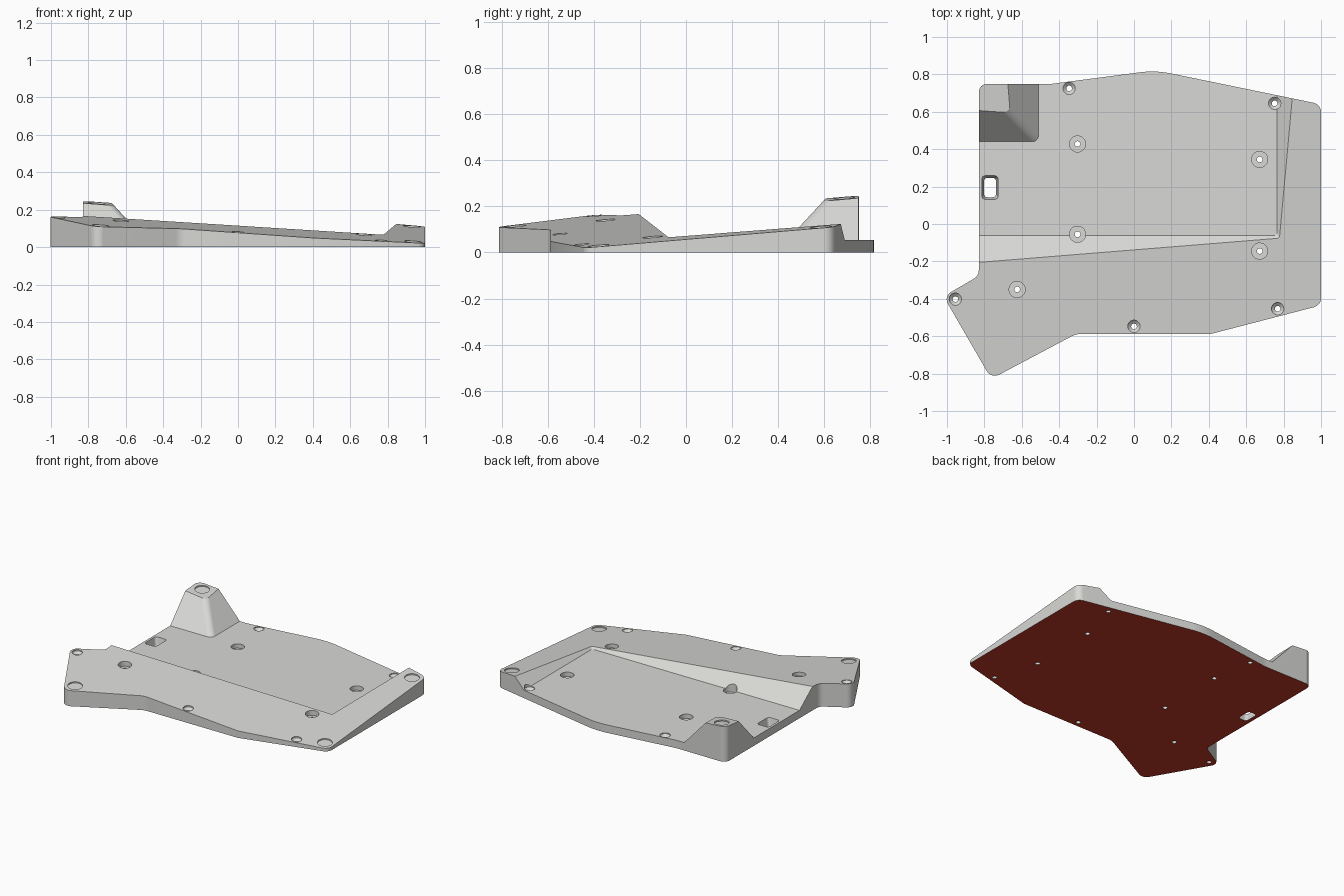
import bpy, bmesh, math
from mathutils import Vector, Matrix

if "Cube" in bpy.data.objects:
    bpy.data.objects.remove(bpy.data.objects["Cube"])

FLOOR = 0.055


def tilt(x, y):
    """Height of the tilted plane that caps the rim and the corner feet."""
    return 0.1262 - 0.0695 * x + 0.084 * y


def surface(x, y):
    return min(tilt(x, y), max(FLOOR, FLOOR + 0.78 * (-0.062 - y), FLOOR + 0.85 * (x - 0.765)))


def material(name, rgb):
    m = bpy.data.materials.new(name)
    m.diffuse_color = (*rgb, 1)
    m.use_nodes = True
    m.node_tree.nodes["Principled BSDF"].inputs["Base Color"].default_value = m.diffuse_color
    return m


def rounded(corners, seg=6):
    """Polygon with filleted corners; corners are (x, y, radius)."""
    out, n = [], len(corners)
    for i, (x, y, r) in enumerate(corners):
        p = Vector((x, y))
        if r == 0:
            out.append(p)
            continue
        a = (Vector(corners[i - 1][:2]) - p).normalized()
        b = (Vector(corners[(i + 1) % n][:2]) - p).normalized()
        half = a.angle(b) / 2
        c = p + (a + b).normalized() * (r / math.sin(half))
        start = p + a * (r / math.tan(half)) - c
        end = p + b * (r / math.tan(half)) - c
        turn = start.angle_signed(end)
        for k in range(seg + 1):
            t = -turn * k / seg
            out.append(c + Matrix.Rotation(t, 2) @ start)
    return out


def circle(x, y, r, n=28):
    return [Vector((x + r * math.cos(2 * math.pi * k / n), y + r * math.sin(2 * math.pi * k / n)))
            for k in range(n)]


def loft(name, levels):
    """Closed solid through rings of equal count; z is a number or a function of x, y."""
    bm = bmesh.new()
    rings = [[bm.verts.new((p.x, p.y, z(p.x, p.y) if callable(z) else z)) for p in pts]
             for pts, z in levels]
    n = len(rings[0])
    bm.faces.new(rings[0][::-1])
    bm.faces.new(rings[-1])
    for lo, hi in zip(rings, rings[1:]):
        for i in range(n):
            j = (i + 1) % n
            bm.faces.new((lo[i], lo[j], hi[j], hi[i]))
    bmesh.ops.recalc_face_normals(bm, faces=bm.faces)
    me = bpy.data.meshes.new(name)
    bm.to_mesh(me)
    bm.free()
    ob = bpy.data.objects.new(name, me)
    bpy.context.collection.objects.link(ob)
    return ob


def subtract(ob, cutter):
    mod = ob.modifiers.new("cut", 'BOOLEAN')
    mod.operation, mod.solver, mod.object = 'DIFFERENCE', 'EXACT', cutter
    bpy.ops.object.select_all(action='DESELECT')
    bpy.context.view_layer.objects.active = ob
    ob.select_set(True)
    bpy.ops.object.modifier_apply(modifier=mod.name)
    bpy.data.objects.remove(cutter)


# Wedge-shaped base plate
outline = rounded([
    (-1.018, -0.387, 0.045), (-0.763, -0.828, 0.05), (-0.31, -0.588, 0.1), (0.41, -0.588, 0),
    (1.0, -0.435, 0.05), (1.0, 0.64, 0.05), (0.115, 0.822, 0.5), (-0.45, 0.748, 0.3),
    (-0.83, 0.75, 0.045), (-0.83, -0.277, 0.05)])
plate = loft("base_plate", [(outline, 0), (outline, tilt)])


# Recessed flat floor with sloped banks, leaving the tall corner foot standing
def pocket_ring(z):
    x, y = 0.765 + (z - FLOOR) / 0.85, -0.062 - (z - FLOOR) / 0.78
    return rounded([(-1.5, y, 0), (x, y, 0.015), (x, 1.5, 0), (-1.5, 1.5, 0)])


def foot_ring(z):
    x, y = -0.51 - (z - FLOOR) / 1.1, 0.44 + (z - FLOOR) / 1.08
    return rounded([(-1.7, y, 0), (x, y, 0.035), (x, 1.7, 0), (-1.7, 1.7, 0)])


pocket = loft("pocket_cutter", [(pocket_ring(z), z) for z in (FLOOR, 0.3)])
subtract(pocket, loft("foot_shape", [(foot_ring(z), z) for z in (0.0, 0.35)]))
subtract(plate, pocket)

# Countersunk screw holes along the edge
for x, y in [(-0.955, -0.402), (0, -0.547), (0.768, -0.453), (0.752, 0.645), (-0.347, 0.725)]:
    s = surface(x, y)
    subtract(plate, loft("screw_cutter", [
        (circle(x, y, 0.015), -0.1), (circle(x, y, 0.015), s - 0.022),
        (circle(x, y, 0.033), s - 0.006), (circle(x, y, 0.033), 0.4)]))

# Flat counterbored mounting holes
for x, y in [(-0.302, 0.428), (-0.302, -0.055), (0.672, 0.345), (0.672, -0.145), (-0.625, -0.35)]:
    s = surface(x, y) - 0.03
    subtract(plate, loft("bore_cutter", [
        (circle(x, y, 0.015), -0.1), (circle(x, y, 0.015), s),
        (circle(x, y, 0.043), s), (circle(x, y, 0.043), 0.4)]))

# Shallow round pad recesses on the four corners
for x, y in [(-0.755, 0.685), (0.93, 0.585), (0.935, -0.38), (-0.735, -0.74)]:
    ring = circle(x, y, 0.047)
    subtract(plate, loft("pad_cutter", [
        (ring, lambda a, b: tilt(a, b) - 0.008), (ring, 0.4)]))


# Tapered cable slot
def slot_ring(w, h):
    x, y = -0.77, 0.195
    return rounded([(x - w, y - h, 0.018), (x + w, y - h, 0.018),
                    (x + w, y + h, 0.018), (x - w, y + h, 0.018)], 4)


subtract(plate, loft("slot_cutter", [
    (slot_ring(0.032, 0.052), -0.1), (slot_ring(0.032, 0.052), 0.0),
    (slot_ring(0.044, 0.063), FLOOR), (slot_ring(0.044, 0.063), 0.3)]))

# Grey body with a dark red underside
plate.data.materials.clear()
plate.data.materials.append(material("light_grey", (0.69, 0.69, 0.67)))
plate.data.materials.append(material("dark_red", (0.53, 0.038, 0.02)))
for f in plate.data.polygons:
    f.material_index = int(f.normal.z < -0.9 and f.center.z < 0.001)

# Smooth fillets, crisp edges
bpy.ops.object.select_all(action='DESELECT')
bpy.context.view_layer.objects.active = plate
plate.select_set(True)
bpy.ops.object.shade_smooth_by_angle(angle=math.radians(25))
weighted = plate.modifiers.new("weighted_normals", 'WEIGHTED_NORMAL')
weighted.keep_sharp = True
